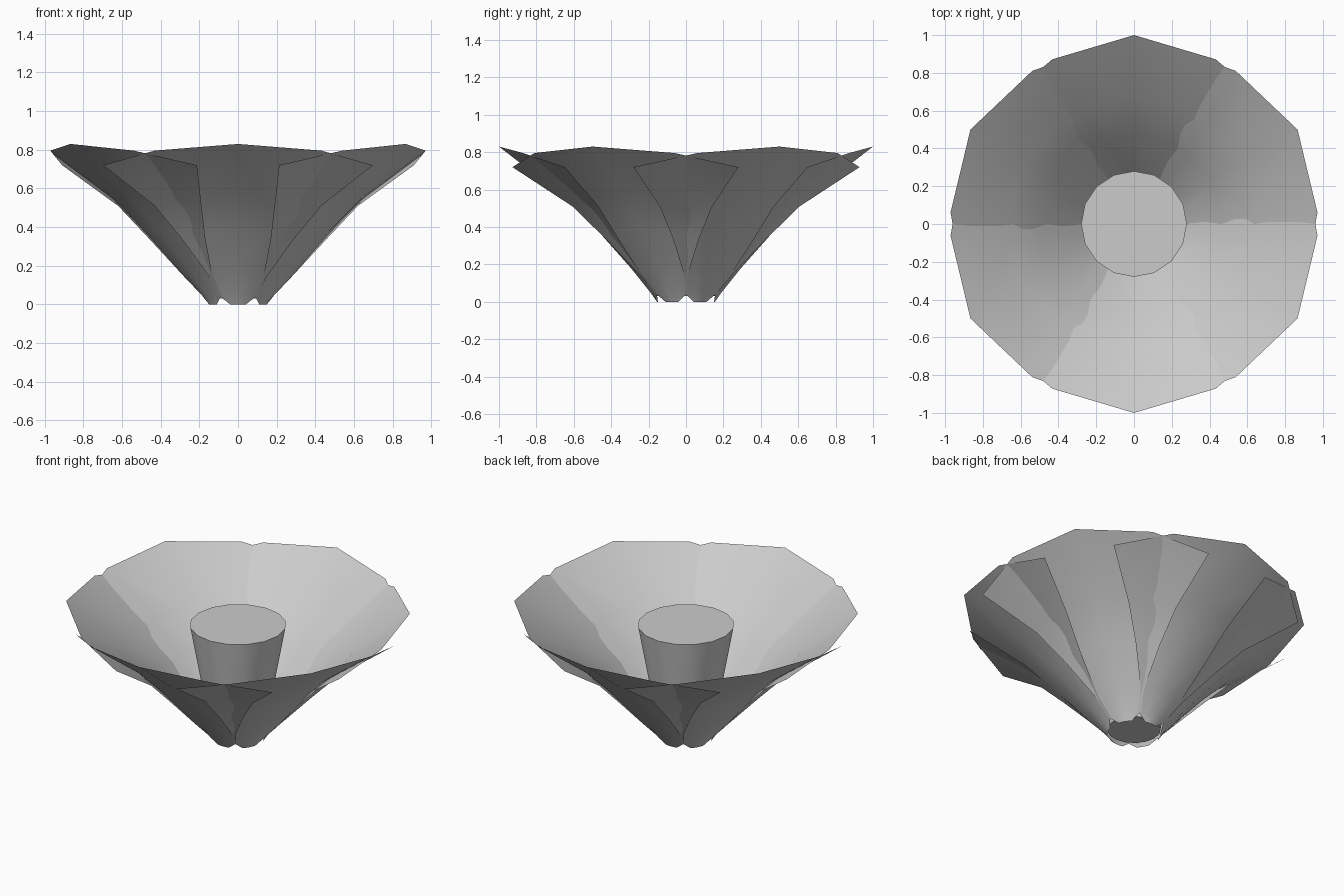
import bpy, bmesh
from math import sin, cos, radians, pi

if "Cube" in bpy.data.objects:
    bpy.data.objects.remove(bpy.data.objects["Cube"])


def make_object(name, bm):
    mesh = bpy.data.meshes.new(name)
    bm.to_mesh(mesh)
    bm.free()
    ob = bpy.data.objects.new(name, mesh)
    bpy.context.collection.objects.link(ob)
    return ob


# Petal rows, tip to base: centre radius, centre z, edge radius, edge z, half angle
ROWS = [
    (1.00, 0.83, 0.952, 0.72, 47.1),
    (0.67, 0.575, 0.636, 0.51, 42.7),
    (0.48, 0.39, 0.465, 0.34, 38.7),
    (0.29, 0.175, 0.28, 0.145, 32.0),
    (0.19, 0.05, 0.185, 0.045, 32.0),
    (0.155, 0.0, 0.155, 0.0, 15.0),
]
COLUMNS = (-1, -0.56, 0, 0.56, 1)


def petal(name, heading):
    bm = bmesh.new()
    grid = []
    for rc, zc, re, ze, half in ROWS:
        line = []
        for u in COLUMNS:
            r = rc + (re - rc) * abs(u)
            z = zc + (ze - zc) * u * u
            a = radians(heading + half * u)
            line.append(bm.verts.new((r * cos(a), r * sin(a), z)))
        grid.append(line)
    for top, low in zip(grid, grid[1:]):
        for i in range(len(COLUMNS) - 1):
            f = bm.faces.new((low[i], low[i + 1], top[i + 1], top[i]))
            f.normal_update()
            if f.normal.z < 0:
                f.normal_flip()
            f.smooth = True
    return make_object(name, bm)


# Six overlapping petals
for k in range(6):
    petal(f"petal_{k + 1}", 30 + 60 * k)

# Tapered centre cup
bm = bmesh.new()
bmesh.ops.create_cone(bm, cap_ends=True, segments=16, radius1=0.155, radius2=0.28, depth=0.69)
bmesh.ops.translate(bm, verts=bm.verts, vec=(0, 0, 0.375))
for f in bm.faces:
    f.smooth = len(f.verts) == 4
make_object("flower_centre", bm)
